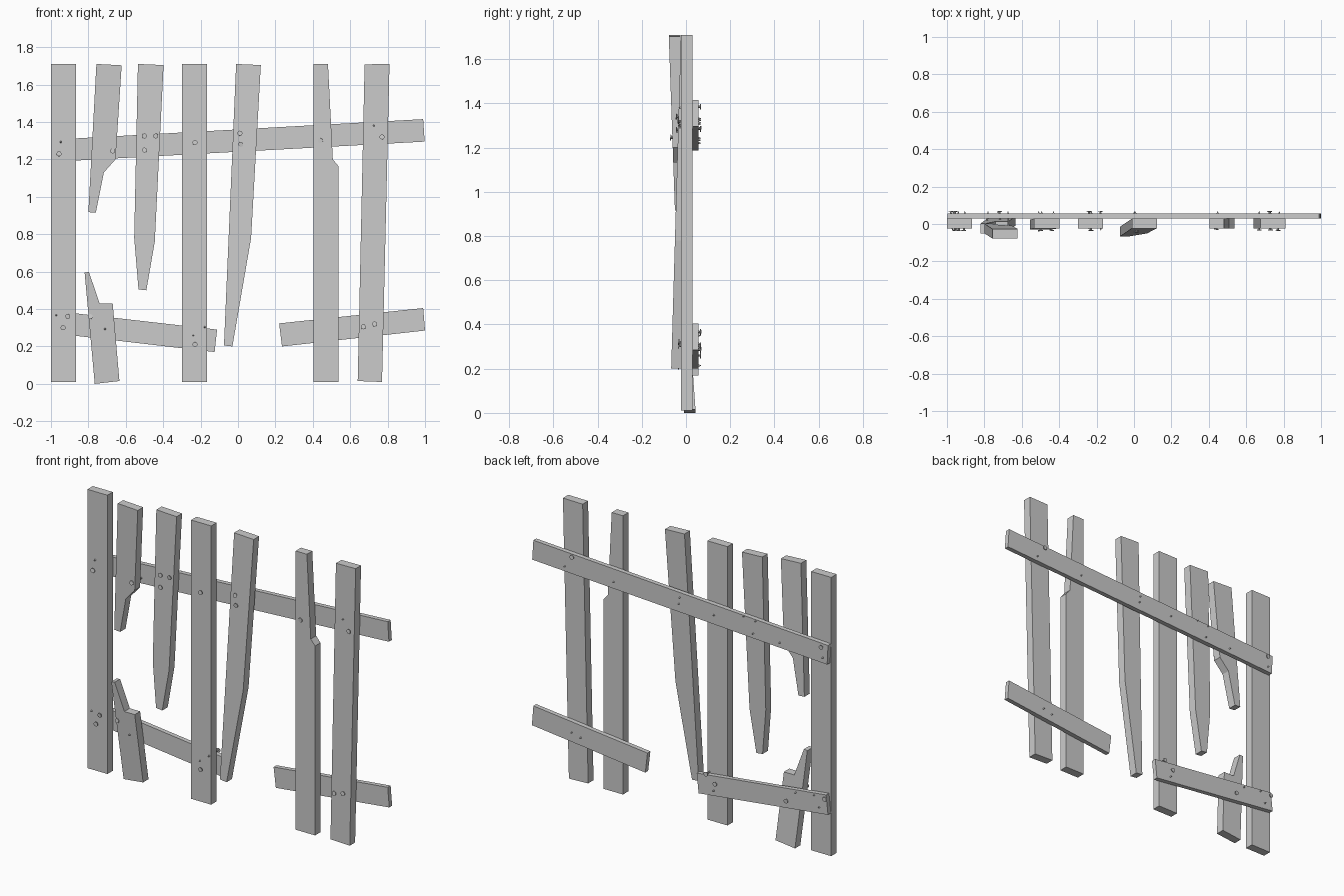
import bpy, bmesh, random
from mathutils import Vector, Matrix

if "Cube" in bpy.data.objects:
    bpy.data.objects.remove(bpy.data.objects["Cube"])

random.seed(4)
T = 0.052           # picket thickness
FRONT = -0.023      # front face of an upright picket
RAIL_Y, RAIL_T = 0.029, 0.028


def finish(name, bm):
    bmesh.ops.recalc_face_normals(bm, faces=bm.faces)
    me = bpy.data.meshes.new(name)
    bm.to_mesh(me)
    bm.free()
    ob = bpy.data.objects.new(name, me)
    bpy.context.collection.objects.link(ob)
    return ob


def board(name, pts, top=FRONT, bottom=FRONT, thick=T):
    """Extruded front outline; top/bottom are the front y values (lean)."""
    z0, z1 = min(p[1] for p in pts), max(p[1] for p in pts)
    bm = bmesh.new()
    rows = []
    for off in (0, thick):
        rows.append([bm.verts.new((x, bottom + (top - bottom) * (z - z0) / (z1 - z0) + off, z))
                     for x, z in pts])
    f, b = rows
    bm.faces.new(f)
    bm.faces.new(b[::-1])
    n = len(pts)
    for i in range(n):
        j = (i + 1) % n
        bm.faces.new((f[i], b[i], b[j], f[j]))
    return finish(name, bm)


def nail(name, x, z, head_y, tip_y):
    """Round flat head, thin shank and pointed tip, slightly skewed."""
    d = Vector((random.uniform(-.12, .12), tip_y - head_y, random.uniform(-.12, .12)))
    d.x *= abs(d.y)
    d.z *= abs(d.y)
    L = abs(tip_y - head_y)
    bm = bmesh.new()
    for r1, r2, a, b in ((.0135, .0135, 0, .004), (.005, .005, .004, L - .012), (.005, .0008, L - .012, L)):
        bmesh.ops.create_cone(bm, cap_ends=True, segments=10, radius1=r1, radius2=r2, depth=b - a,
                              matrix=Matrix.Translation((0, 0, (a + b) / 2)))
    rot = d.to_track_quat('Z', 'Y').to_matrix().to_4x4()
    bm.transform(Matrix.Translation((x, head_y, z)) @ rot)
    return finish(name, bm)


# Whole pickets
board("picket_left_end", [(-1, .01), (-.865, .01), (-.865, 1.71), (-1, 1.71)])
board("picket_middle", [(-.3, .01), (-.165, .01), (-.165, 1.71), (-.3, 1.71)])
board("picket_right_end", [(.64, .015), (.77, .01), (.81, 1.71), (.677, 1.708)])

# Broken pickets
board("picket_broken_upper", [(-.757, 1.71), (-.622, 1.703), (-.655, 1.2), (-.717, 1.13),
                              (-.76, .915), (-.8, .918)], top=-.078, bottom=-.05)
board("picket_broken_lower", [(-.82, .595), (-.797, .598), (-.74, .43), (-.67, .43),
                              (-.634, .015), (-.766, 0)], top=-.05, bottom=-.008)
board("picket_hanging_short", [(-.535, 1.71), (-.398, 1.704), (-.445, .76), (-.49, .5),
                               (-.532, .505), (-.555, .78)], bottom=-.03)
board("picket_hanging_long", [(-.01, 1.71), (.122, 1.704), (.07, .78), (-.03, .2),
                              (-.075, .205)], bottom=-.067)
board("picket_split", [(.405, 1.71), (.481, 1.71), (.507, 1.2), (.536, 1.165),
                       (.536, .01), (.405, .01)])

# Rails behind the pickets
for name, pts in (
        ("rail_top", [(-.998, 1.305), (.99, 1.415), (.998, 1.295), (-.992, 1.187)]),
        ("rail_bottom_left", [(-.985, .39), (-.112, .29), (-.125, .17), (-.998, .272)]),
        ("rail_bottom_right", [(.22, .323), (.99, .405), (1, .285), (.235, .2)])):
    board(name, pts, RAIL_Y, RAIL_Y, RAIL_T)

# Nails driven from the front
for i, (x, z, y) in enumerate((
        (-.957, 1.23, -.035), (-.67, 1.245, -.071), (-.5, 1.325, -.038), (-.44, 1.325, -.036),
        (-.5, 1.25, -.036), (-.23, 1.29, -.036), (.01, 1.34, -.045), (.015, 1.28, -.044),
        (.44, 1.3, -.03), (.77, 1.32, -.036), (-.935, .3, -.036), (-.91, .36, -.037),
        (-.79, .36, -.04), (-.23, .21, -.036), (.73, .32, -.035), (.67, .305, -.034))):
    nail(f"front_nail_{i + 1}", x, z, y, .069)

# Nails driven from the back
for i, (x, z, y) in enumerate((
        (-.957, 1.285, -.036), (.725, 1.385, -.034), (-.98, .365, -.034),
        (-.72, .285, -.042), (-.24, .26, -.032), (-.18, .305, -.036))):
    nail(f"back_nail_{i + 1}", x, z, .068, y)
